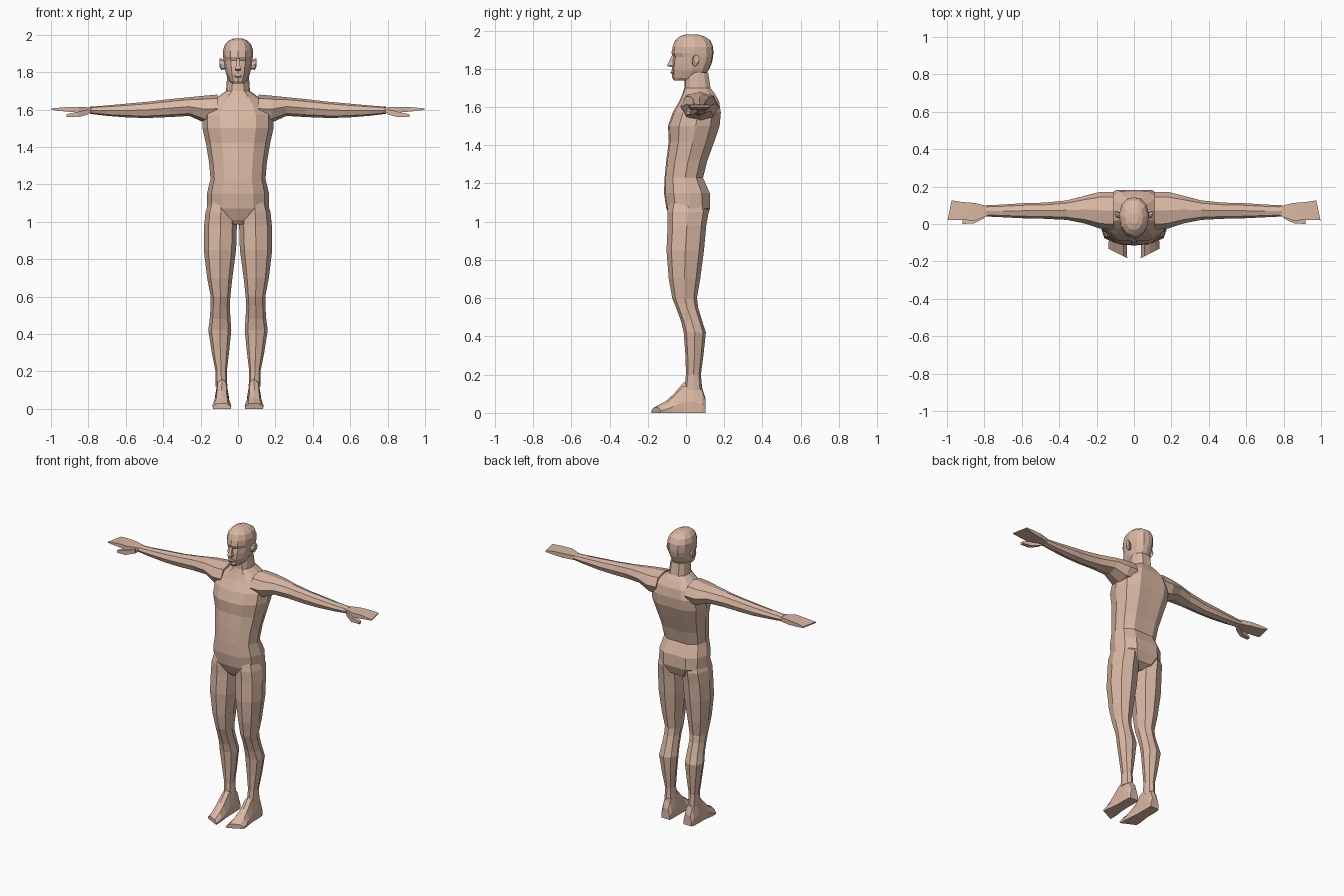
import bpy, bmesh

skin = bpy.data.materials.new("skin")
skin.diffuse_color = (0.70, 0.48, 0.37, 1.0)


def symmetric(half):
    """Close a half outline (first and last point on the centre line)."""
    return half + [(-u, v) for u, v in reversed(half[1:-1])]


# Unit cross-sections
TRUNK = symmetric([(0, -1), (.5, -.94), (.86, -.58), (1, .05), (.87, .62), (.5, .97), (0, .96)])
SKULL = symmetric([(0, -1), (.5, -.88), (.86, -.5), (1, .1), (.82, .66), (.42, .95), (0, 1)])
LIMB = symmetric([(0, -1), (.72, -.74), (1, 0), (.72, .74), (0, 1)])
FOOT = symmetric([(0, -1), (.95, -1), (1, -.3), (.6, .75), (0, 1)])
BOX = [(-1, -1), (1, -1), (1, 1), (-1, 1)]


def ring(section, axis, pos, a0, a1, b0, b1, skew=0):
    """Place a section in the box a0..a1, b0..b1 across an axis."""
    pts = []
    for u, v in section:
        a = (a0 + a1) / 2 + u * (a1 - a0) / 2
        b = (b0 + b1) / 2 + v * (b1 - b0) / 2
        p = pos + skew * (u + 1) / 2
        pts.append({'x': (p, a, b), 'y': (a, p, b), 'z': (a, b, p)}[axis])
    return pts


def loft(name, section, axis, rows, mirror=False):
    """Skin a run of rings into one closed flat-shaded part."""
    bm = bmesh.new()
    loops = [[bm.verts.new(p) for p in ring(section, axis, *r)] for r in rows]
    n = len(section)
    for lo, hi in zip(loops, loops[1:]):
        for i in range(n):
            j = (i + 1) % n
            bm.faces.new((lo[i], lo[j], hi[j], hi[i]))
    bm.faces.new(loops[0][::-1])
    bm.faces.new(loops[-1])
    bmesh.ops.recalc_face_normals(bm, faces=bm.faces[:])
    me = bpy.data.meshes.new(name)
    bm.to_mesh(me)
    bm.free()
    me.materials.append(skin)
    ob = bpy.data.objects.new(name, me)
    bpy.context.collection.objects.link(ob)
    if mirror:
        ob.modifiers.new("mirror", 'MIRROR')
    return ob


def centred(rows):
    """Rows of (z, half width, front y, back y) to ring arguments."""
    return [(z, -w, w, f, b) for z, w, f, b in rows]


# Torso and neck, from groin upwards
loft("torso", TRUNK, 'z', centred([
    (0.985, .03, -.055, .06),
    (1.01, .10, -.075, .105),
    (1.07, .165, -.103, .130),
    (1.15, .166, -.115, .128),
    (1.23, .147, -.112, .092),
    (1.32, .155, -.103, .115),
    (1.42, .172, -.090, .152),
    (1.50, .190, -.094, .180),
    (1.57, .190, -.070, .186),
    (1.63, .155, -.035, .176),
    (1.67, .105, -.018, .153),
    (1.70, .064, -.008, .130),
    (1.78, .058, -.005, .118)]))

# Head with jaw, eye hollow, brow and crown
loft("head", SKULL, 'z', centred([
    (1.738, .028, -.062, .02),
    (1.752, .046, -.072, .085),
    (1.79, .064, -.074, .118),
    (1.83, .072, -.073, .135),
    (1.862, .077, -.066, .142),
    (1.882, .080, -.076, .143),
    (1.915, .081, -.070, .142),
    (1.948, .070, -.058, .128),
    (1.970, .048, -.032, .095),
    (1.98, .022, 0, .06)]))

# Nose wedge and lips
loft("nose", BOX, 'z', centred([
    (1.808, .012, -.085, -.05),
    (1.818, .016, -.099, -.05),
    (1.835, .010, -.090, -.05),
    (1.872, .007, -.072, -.05)]))
loft("lips", BOX, 'z', centred([
    (1.772, .014, -.075, -.05),
    (1.780, .022, -.081, -.05),
    (1.790, .014, -.077, -.05)]))

# Ears, flaring outward from the skull
loft("ear", LIMB, 'x', [
    (.068, .030, .056, 1.815, 1.862),
    (.090, .032, .068, 1.812, 1.872),
    (.098, .040, .070, 1.828, 1.873)], True)

# Arms reaching sideways, ending in flat mitten hands
loft("arm", LIMB, 'x', [
    (.11, -.03, .172, 1.530, 1.680),
    (.18, -.025, .172, 1.530, 1.674),
    (.26, .002, .152, 1.566, 1.666),
    (.36, .022, .126, 1.560, 1.656),
    (.48, .028, .114, 1.555, 1.642),
    (.58, .030, .112, 1.557, 1.633),
    (.70, .036, .104, 1.566, 1.622),
    (.79, .040, .100, 1.577, 1.615)], True)
loft("hand", BOX, 'x', [
    (.78, .046, .095, 1.582, 1.611),
    (.85, .018, .112, 1.584, 1.614),
    (.92, .022, .118, 1.589, 1.613),
    (.997, .020, .126, 1.598, 1.606, -.022)], True)
loft("thumb", BOX, 'x', [
    (.80, .030, .060, 1.574, 1.602),
    (.855, .004, .036, 1.559, 1.588),
    (.918, .000, .022, 1.560, 1.574)], True)

# Legs from hip to ankle
loft("leg", LIMB, 'z', [
    (1.12, .030, .150, -.085, .10),
    (1.05, .010, .174, -.098, .118),
    (0.98, .006, .181, -.096, .106),
    (0.85, .010, .183, -.102, .094),
    (0.70, .030, .165, -.090, .074),
    (0.60, .041, .146, -.072, .057),
    (0.55, .044, .146, -.052, .064),
    (0.48, .040, .151, -.026, .085),
    (0.42, .036, .159, -.012, .104),
    (0.30, .048, .140, -.003, .091),
    (0.20, .060, .120, .000, .078),
    (0.12, .057, .120, -.010, .085)], True)

# Feet from heel to slanted toe
loft("foot", FOOT, 'y', [
    (.102, .052, .115, 0, .075),
    (.085, .048, .122, 0, .130),
    (.040, .048, .124, 0, .170),
    (-.015, .048, .124, 0, .157),
    (-.065, .045, .130, 0, .098),
    (-.120, .037, .136, 0, .060, .025),
    (-.182, .036, .136, 0, .030, .050)], True)
